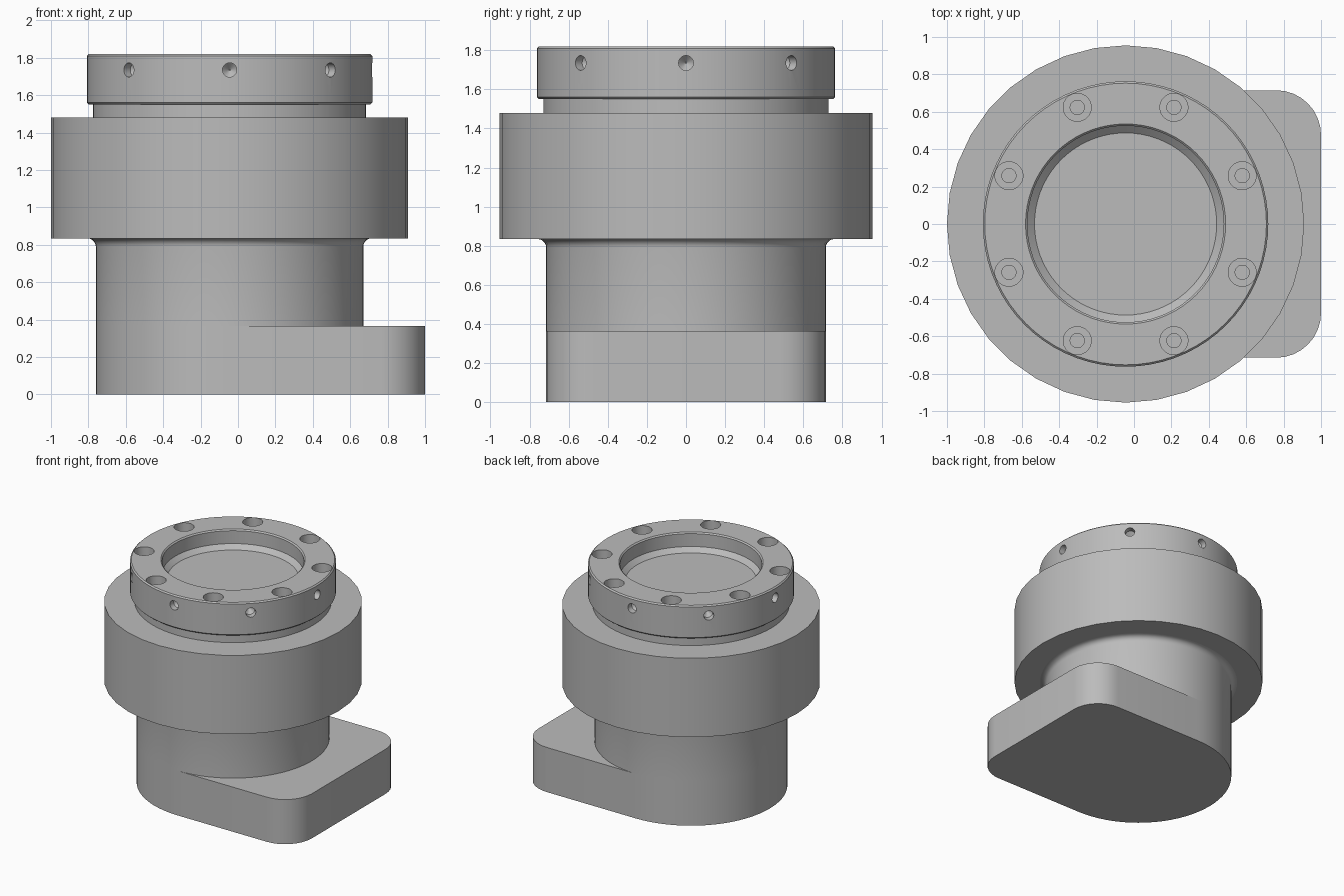
import bpy, bmesh, math
from mathutils import Matrix, Vector

if "Cube" in bpy.data.objects:
    bpy.data.objects.remove(bpy.data.objects["Cube"])

AXIS_X = -0.045          # main turning axis
TOP = 1.82
FOOT_TOP = 0.365
COLUMN_R = 0.715

grey = bpy.data.materials.new("machined_grey")
grey.use_nodes = True
grey.diffuse_color = (0.5, 0.5, 0.5, 1)
grey.node_tree.nodes["Principled BSDF"].inputs["Base Color"].default_value = (0.5, 0.5, 0.5, 1)


def finish(name, bm):
    bmesh.ops.recalc_face_normals(bm, faces=bm.faces)
    mesh = bpy.data.meshes.new(name)
    bm.to_mesh(mesh)
    bm.free()
    mesh.materials.append(grey)
    obj = bpy.data.objects.new(name, mesh)
    bpy.context.collection.objects.link(obj)
    return obj


def add_turned(bm, profile, segments, matrix):
    """Revolve (radius, height) points about local z; radius 0 closes a cap."""
    rings = []
    for r, z in profile:
        count = segments if r > 0 else 1
        rings.append([bm.verts.new(matrix @ Vector((
            r * math.cos(math.tau * i / segments),
            r * math.sin(math.tau * i / segments), z))) for i in range(count)])
    for a, b in zip(rings, rings[1:]):
        if len(a) == 1:
            bm.faces.new(b)
        elif len(b) == 1:
            bm.faces.new(a)
        else:
            for i in range(segments):
                j = (i + 1) % segments
                bm.faces.new((a[i], a[j], b[j], b[i]))


def turned(name, profile, segments):
    bm = bmesh.new()
    add_turned(bm, profile, segments, Matrix.Translation((AXIS_X, 0, 0)))
    return finish(name, bm)


def arc(cx, cy, r, start, end, steps):
    angles = [math.radians(start + (end - start) * i / steps) for i in range(steps + 1)]
    return [(cx + r * math.cos(a), cy + r * math.sin(a)) for a in angles]


# Foot: half-round at the left, rounded square corners at the right
corner = 0.24
outline = arc(AXIS_X, 0, COLUMN_R, 90, 270, 36)
outline += arc(1 - corner, corner - COLUMN_R, corner, 270, 360, 8)
outline += arc(1 - corner, COLUMN_R - corner, corner, 0, 90, 8)
bm = bmesh.new()
base = bm.faces.new([bm.verts.new((x, y, 0)) for x, y in outline])
new = bmesh.ops.extrude_face_region(bm, geom=[base])["geom"]
bmesh.ops.translate(bm, vec=(0, 0, FOOT_TOP),
                    verts=[v for v in new if isinstance(v, bmesh.types.BMVert)])
foot = finish("foot", bm)

# Column with a fillet under the drum
fillet = arc(COLUMN_R + 0.045, 0.79, 0.045, 180, 90, 5)
column = turned("column", [(COLUMN_R, FOOT_TOP)] + fillet, 72)

# Wide drum and the neck above it
drum = turned("drum", [(0, 0.835), (0.955, 0.835), (0.955, 1.48), (0, 1.48)], 36)
neck = turned("neck", [(0.73, 1.48), (0.73, 1.55)], 72)

# Head flange with chamfered edges and a shallow stepped bore
flange = turned("head_flange", [
    (0, 1.55), (0.753, 1.55), (0.763, 1.56), (0.763, TOP - 0.01), (0.753, TOP),
    (0.535, TOP), (0.525, TOP - 0.01), (0.525, TOP - 0.115),
    (0.487, TOP - 0.15), (0, TOP - 0.15)], 72)

# Cutters: counterbored bolt holes on top, conical-ended holes round the side
bm = bmesh.new()
centre = Matrix.Translation((AXIS_X, 0, 0))
for i in range(8):
    bolt = centre @ Matrix.Rotation(math.radians(45 * i + 22.5), 4, 'Z')
    add_turned(bm, [(0, TOP - 0.18), (0.038, TOP - 0.18), (0.038, TOP - 0.1),
                    (0.075, TOP - 0.1), (0.075, TOP + 0.05), (0, TOP + 0.05)],
               24, bolt @ Matrix.Translation((0.675, 0, 0)))
    side = centre @ Matrix.Rotation(math.radians(45 * i), 4, 'Z')
    side = side @ Matrix.Translation((0.763, 0, 1.735)) @ Matrix.Rotation(math.pi / 2, 4, 'Y')
    add_turned(bm, [(0, -0.085), (0.004, -0.085), (0.038, -0.05), (0.038, 0.05), (0, 0.05)],
               20, side)
cutter = finish("hole_cutter", bm)
cutter.hide_render = True

cut = flange.modifiers.new("holes", 'BOOLEAN')
cut.operation = 'DIFFERENCE'
cut.solver = 'EXACT'
cut.object = cutter
bpy.ops.object.select_all(action='DESELECT')
bpy.context.view_layer.objects.active = flange
flange.select_set(True)
bpy.ops.object.modifier_apply(modifier=cut.name)
bpy.data.objects.remove(cutter)

# Smooth round walls, keep edges crisp
for obj in (foot, column, drum, neck, flange):
    obj.select_set(True)
bpy.ops.object.shade_smooth_by_angle(angle=math.radians(30))
